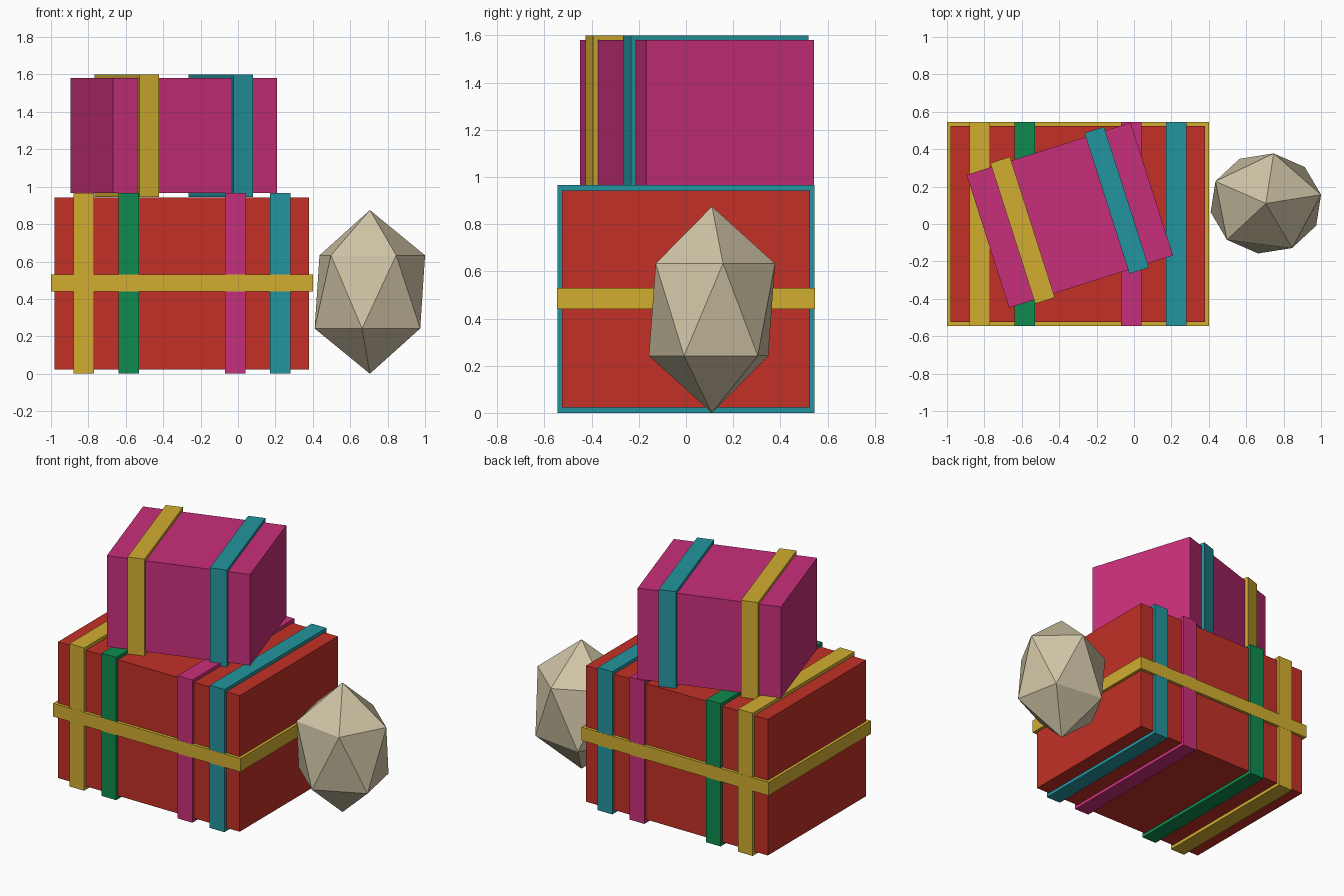
import bpy, bmesh
from math import radians
from mathutils import Matrix, Vector

cube = bpy.data.objects.get("Cube")
if cube:
    bpy.data.objects.remove(cube, do_unlink=True)


def material(name, hex_code):
    """Flat colour from a display hex code, converted to linear."""
    srgb = [int(hex_code[i:i + 2], 16) / 255 for i in (0, 2, 4)]
    col = [c / 12.92 if c < 0.04 else ((c + 0.055) / 1.055) ** 2.4 for c in srgb] + [1]
    mat = bpy.data.materials.new(name)
    mat.use_nodes = True
    mat.diffuse_color = col
    bsdf = mat.node_tree.nodes["Principled BSDF"]
    bsdf.inputs["Base Color"].default_value = col
    bsdf.inputs["Roughness"].default_value = 0.8
    return mat


red = material("red", "C23026")
magenta = material("magenta", "C92F7B")
gold = material("gold", "D2AE30")
teal = material("teal", "24959F")
green = material("green", "0F8A4E")
stone = material("stone", "D0C5A6")


def add_object(name, bm, mat):
    mesh = bpy.data.meshes.new(name)
    bm.to_mesh(mesh)
    bm.free()
    mesh.materials.append(mat)
    obj = bpy.data.objects.new(name, mesh)
    bpy.context.collection.objects.link(obj)
    return obj


def box(name, mat, size, center, frame=Matrix.Identity(4)):
    """Box of a given size, placed inside a local frame."""
    bm = bmesh.new()
    bmesh.ops.create_cube(bm, size=1, matrix=Matrix.Diagonal((*size, 1)))
    obj = add_object(name, bm, mat)
    obj.matrix_world = frame @ Matrix.Translation(center)
    return obj


# Large lower box with four upright ribbons and one around the waist
lower = Matrix.Translation((-0.3, 0, 0.4825))
box("large_box", red, (1.36, 1.05, 0.92), (0, 0, 0), lower)
for name, mat, x in (("gold", gold, -0.525), ("green", green, -0.285),
                     ("magenta", magenta, 0.285), ("teal", teal, 0.525)):
    box("large_box_ribbon_" + name, mat, (0.11, 1.09, 0.965), (x, 0, 0), lower)
box("large_box_waist_ribbon", gold, (1.4, 1.092, 0.09), (0, 0, 0.0025), lower)

# Small upper box, turned on top of the large one, with two ribbons
upper = Matrix.Translation((-0.343, 0.047, 1.2725)) @ Matrix.Rotation(radians(17.7), 4, "Z")
box("small_box", magenta, (0.92, 0.746, 0.615), (0, 0, 0), upper)
for name, mat, x in (("gold", gold, -0.265), ("teal", teal, 0.263)):
    box("small_box_ribbon_" + name, mat, (0.11, 0.79, 0.655), (x, 0, 0), upper)

# Faceted stone standing beside the boxes
bm = bmesh.new()
bmesh.ops.create_icosphere(bm, subdivisions=1, radius=1)
turn = Matrix.Rotation(radians(10), 4, "Z")
bmesh.ops.transform(bm, verts=bm.verts,
                    matrix=Matrix.Diagonal((0.335, 0.302, 0.4375, 1)) @ turn)
rock = add_object("faceted_stone", bm, stone)
rock.location = Vector((0.705, 0.11, 0.4375))
